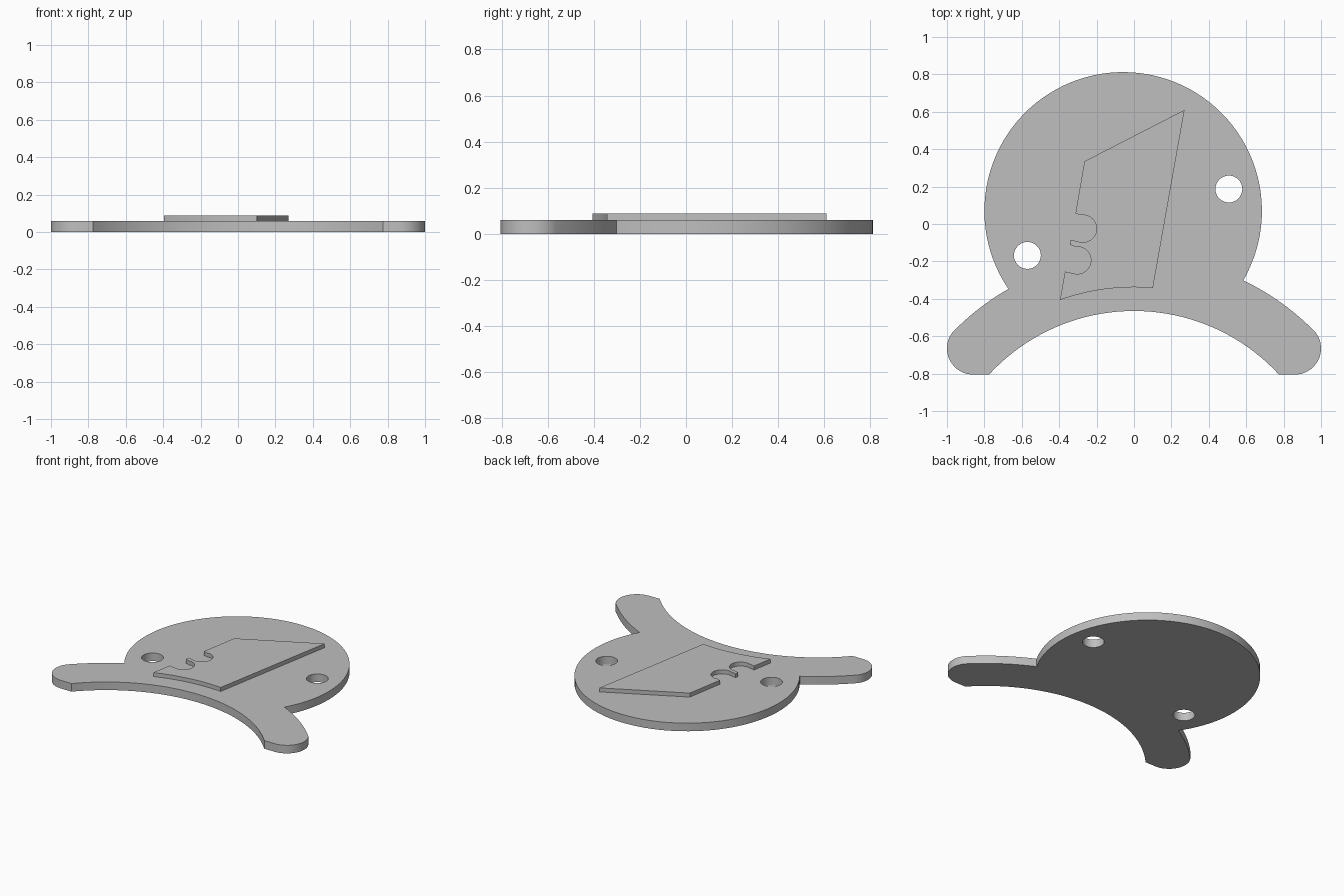
import bpy
import bmesh
from math import cos, sin, radians

cube = bpy.data.objects.get("Cube")
if cube:
    bpy.data.objects.remove(cube, do_unlink=True)

grey = bpy.data.materials.new("plain grey")
grey.use_nodes = True
GREY = (0.52, 0.52, 0.52, 1)
grey.diffuse_color = GREY
grey.node_tree.nodes["Principled BSDF"].inputs["Base Color"].default_value = GREY


def arc(centre, radius, start, end, steps):
    """Points along an arc, angles in degrees."""
    angles = [radians(start + (end - start) * i / steps) for i in range(steps + 1)]
    return [(centre[0] + radius * cos(a), centre[1] + radius * sin(a)) for a in angles]


def plate(name, loops, bottom, top):
    """Extrude an outline, with optional hole loops, into a flat plate."""
    bm = bmesh.new()
    edges = []
    for loop in loops:
        verts = [bm.verts.new((x, y, bottom)) for x, y in loop]
        edges += [bm.edges.new((a, b)) for a, b in zip(verts, verts[1:] + verts[:1])]
    bmesh.ops.triangle_fill(bm, edges=edges, use_beauty=True, normal=(0, 0, 1))
    raised = bmesh.ops.extrude_face_region(bm, geom=bm.faces[:])["geom"]
    bmesh.ops.translate(bm, vec=(0, 0, top - bottom),
                        verts=[v for v in raised if isinstance(v, bmesh.types.BMVert)])
    bmesh.ops.recalc_face_normals(bm, faces=bm.faces[:])
    mesh = bpy.data.meshes.new(name)
    bm.to_mesh(mesh)
    bm.free()
    mesh.materials.append(grey)
    obj = bpy.data.objects.new(name, mesh)
    bpy.context.collection.objects.link(obj)
    bpy.ops.object.select_all(action="DESELECT")
    obj.select_set(True)
    bpy.context.view_layer.objects.active = obj
    bpy.ops.object.shade_smooth_by_angle(angle=radians(30))
    return obj


# Round disc joined to a curved band with rounded feet
band = (0, -1.518)
outline = arc((-0.058, 0.07), 0.742, -30, 214.2, 72)
outline += arc(band, 1.35, 119.9, 135.2, 10)[1:]
outline += arc((-0.86, -0.665), 0.14, 135.2, 270, 20)[1:]
outline += arc(band, 1.053, 137.4, 42.6, 40)
outline += arc((0.86, -0.665), 0.14, -90, 44.8, 20)
outline += arc(band, 1.35, 44.8, 64.3, 10)[1:-1]

# Two round mounting holes
holes = [arc(c, 0.072, 0, 348.75, 31) for c in ((0.507, 0.187), (-0.57, -0.168))]
plate("base_plate", [outline] + holes, 0, 0.059)

# Raised panel with a slanted top, two round notches and a curved lower edge
panel = [(0.27, 0.61), (-0.265, 0.335), (-0.313, 0.056)]
panel += arc((-0.273, -0.025), 0.073, 98, -98, 20)
panel += [(-0.34, -0.084), (-0.342, -0.111)]
panel += arc((-0.303, -0.194), 0.073, 98, -98, 20)
panel += [(-0.369, -0.254)]
panel += arc(band, 1.18, 109.6, 85.1, 16)
plate("raised_panel", [panel], 0.059, 0.088)
